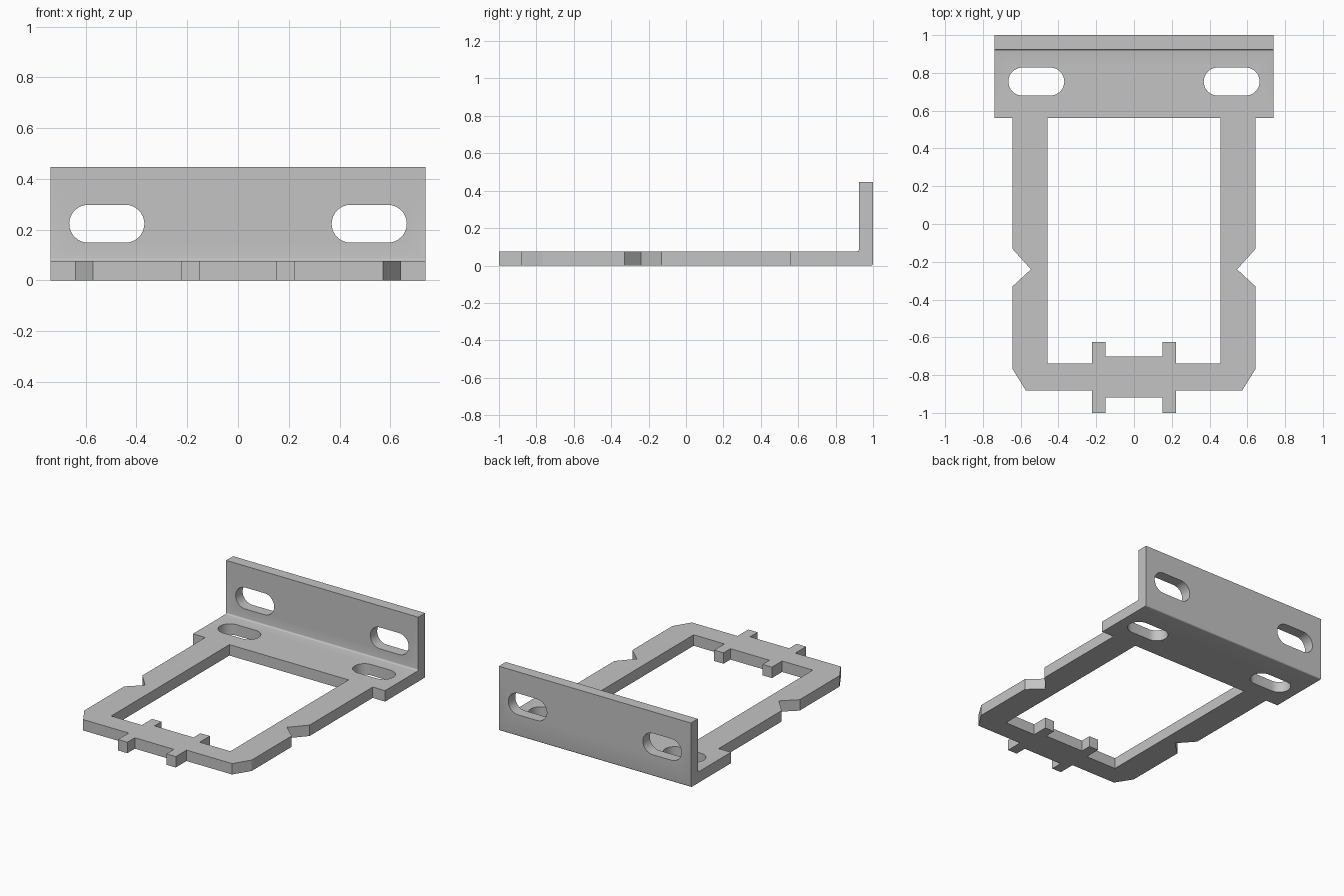
import bpy, bmesh
from math import pi, sin, cos
from mathutils import Vector

cube = bpy.data.objects.get("Cube")
if cube:
    bpy.data.objects.remove(cube, do_unlink=True)

WIDTH, HEIGHT, THICK = 0.738, 0.447, 0.076   # half width, flange height, sheet thickness
FLANGE_Y, PLATE_Y, BEND = 1 - THICK, 0.56, 0.01

grey = bpy.data.materials.new("grey_metal")
grey.use_nodes = True
grey.diffuse_color = (0.55, 0.55, 0.55, 1)
grey.node_tree.nodes["Principled BSDF"].inputs["Base Color"].default_value = (0.55, 0.55, 0.55, 1)


def prism(name, points, sweep):
    """Solid made by sweeping a flat outline along a vector."""
    bm = bmesh.new()
    face = bm.faces.new([bm.verts.new(p) for p in points])
    top = bmesh.ops.extrude_face_region(bm, geom=[face])["geom"]
    bmesh.ops.translate(bm, vec=Vector(sweep),
                        verts=[v for v in top if isinstance(v, bmesh.types.BMVert)])
    bmesh.ops.recalc_face_normals(bm, faces=bm.faces)
    mesh = bpy.data.meshes.new(name)
    bm.to_mesh(mesh)
    bm.free()
    mesh.materials.append(grey)
    obj = bpy.data.objects.new(name, mesh)
    bpy.context.collection.objects.link(obj)
    return obj


def arc(cx, cy, r, start, end, steps):
    return [(cx + r * cos(start + (end - start) * i / steps),
             cy + r * sin(start + (end - start) * i / steps)) for i in range(steps + 1)]


def slot(cx, cy, half_length=0.148, r=0.0745):
    """Outline of a slot with round ends."""
    d = half_length - r
    return (arc(cx + d, cy, r, -pi / 2, pi / 2, 16)
            + arc(cx - d, cy, r, pi / 2, 3 * pi / 2, 16))


def combine(target, tool, operation):
    """Apply a boolean and discard the tool."""
    mod = target.modifiers.new("combine", "BOOLEAN")
    mod.operation, mod.object, mod.solver = operation, tool, "EXACT"
    bpy.context.view_layer.objects.active = target
    bpy.ops.object.modifier_apply(modifier=mod.name)
    bpy.data.objects.remove(tool, do_unlink=True)


# Angle bracket: L profile with a rounded bend inside and out
profile = ([(PLATE_Y, 0)]
           + arc(1 - BEND, BEND, BEND, -pi / 2, 0, 4)
           + [(1, HEIGHT), (FLANGE_Y, HEIGHT)]
           + arc(FLANGE_Y - BEND, THICK + BEND, BEND, 0, -pi / 2, 4)
           + [(PLATE_Y, THICK)])
bracket = prism("mounting_bracket", [(-WIDTH, y, z) for y, z in profile], (2 * WIDTH, 0, 0))

# Open frame: half outlines mirrored across x
outer = [(0, -0.918), (0.15, -0.918), (0.15, -1), (0.222, -1), (0.222, -0.882),
         (0.572, -0.882), (0.643, -0.768), (0.643, -0.33), (0.546, -0.24),
         (0.643, -0.132), (0.643, PLATE_Y + 0.02)]
inner = [(0.458, PLATE_Y + 0.02), (0.458, -0.738), (0.222, -0.738), (0.222, -0.626),
         (0.15, -0.626), (0.15, -0.702), (0, -0.702)]
half = outer + inner
outline = half[:-1] + [half[-1]] + [(-x, y) for x, y in reversed(half[1:-1])]
# The U shape is one closed loop: right arm, inner edge, left arm, outer edge
frame = prism("frame", [(x, y, 0) for x, y in
                        outer + inner
                        + [(-x, y) for x, y in reversed(inner[:-1])]
                        + [(-x, y) for x, y in reversed(outer[1:])]], (0, 0, THICK))
combine(bracket, frame, "UNION")

# Slots through the plate and the upright flange
for side in (-1, 1):
    x = side * 0.517
    combine(bracket, prism("plate_slot", [(a, b, -0.1) for a, b in slot(x, 0.754)],
                           (0, 0, 0.3)), "DIFFERENCE")
    combine(bracket, prism("flange_slot", [(a, 0.88, b) for a, b in slot(x, 0.223)],
                           (0, 0.2, 0)), "DIFFERENCE")

# Smooth slot ends and bend, crisp edges elsewhere
for obj in bpy.context.selected_objects:
    obj.select_set(False)
bracket.select_set(True)
bpy.context.view_layer.objects.active = bracket
bpy.ops.object.shade_smooth_by_angle(angle=pi / 6)
